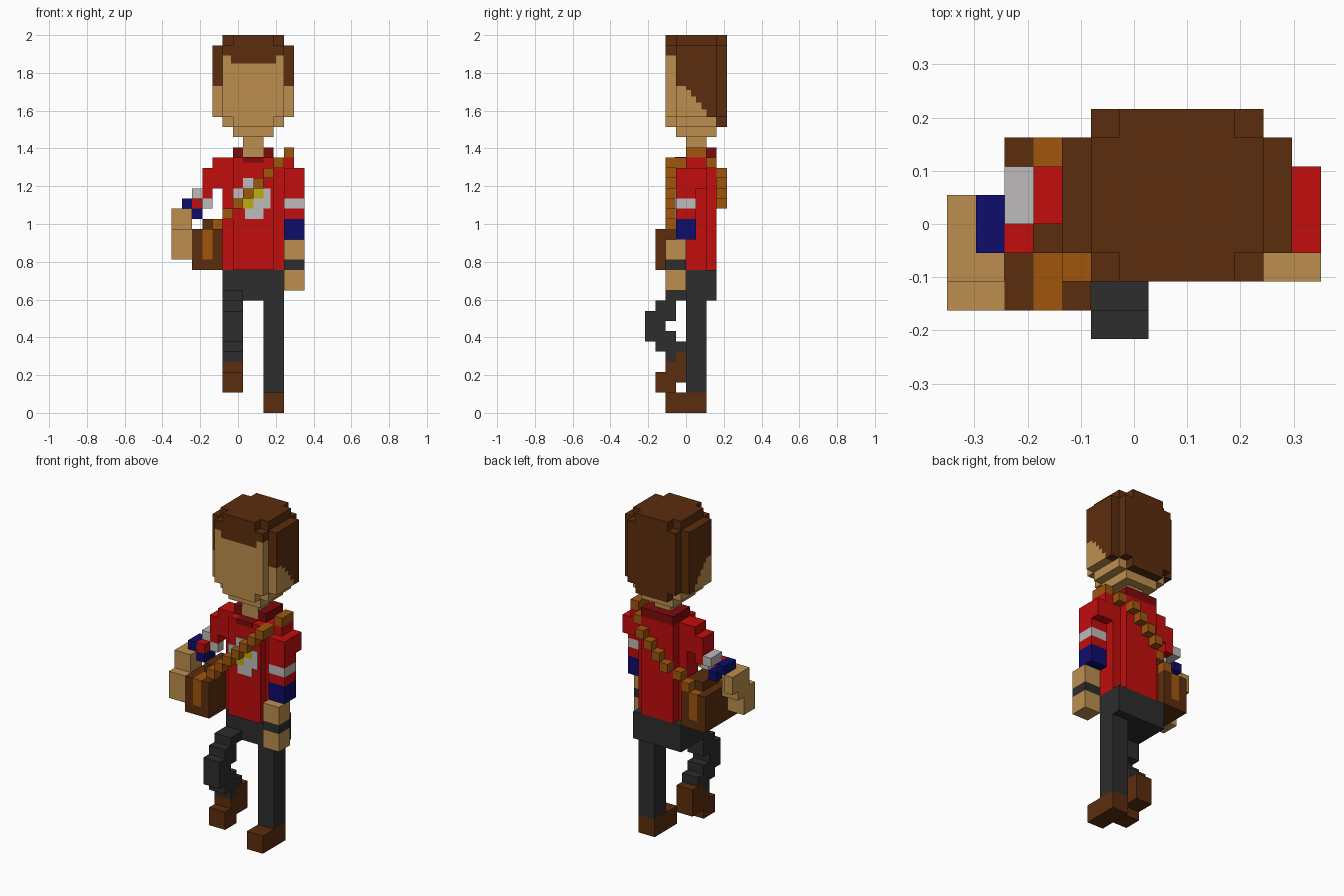
import bpy
import bmesh
from mathutils import Vector

default_cube = bpy.data.objects.get("Cube")
if default_cube:
    bpy.data.objects.remove(default_cube, do_unlink=True)

UNIT = 2 / 37                      # size of one block
ORIGIN = Vector((6.5, 4, 0))       # block grid position of the world origin


def make_material(name, red, green, blue):
    material = bpy.data.materials.new(name)
    material.use_nodes = True
    colour = (red, green, blue, 1)
    material.diffuse_color = colour
    shader = material.node_tree.nodes["Principled BSDF"]
    shader.inputs["Base Color"].default_value = colour
    shader.inputs["Roughness"].default_value = 0.9
    return material


brown = make_material("dark brown", .107, .026, .004)
skin = make_material("skin", .515, .275, .078)
red = make_material("red cloth", .54, .004, .004)
maroon = make_material("maroon cloth", .2, .003, .004)
navy = make_material("navy cloth", .004, .004, .15)
charcoal = make_material("charcoal cloth", .026, .026, .026)
silver = make_material("silver", .51, .5, .5)
tan = make_material("tan leather", .352, .093, .004)
yellow = make_material("yellow", .515, .43, .004)


def blocks(name, material, *boxes):
    """One object made of boxes, each given as x, y and z ranges in blocks."""
    mesh = bpy.data.meshes.new(name)
    bm = bmesh.new()
    for x_range, y_range, z_range in boxes:
        low, high = (Vector(corner) for corner in zip(x_range, y_range, z_range))
        cube = bmesh.ops.create_cube(bm, size=1)
        for vert in cube["verts"]:
            offset = vert.co + Vector((.5, .5, .5))
            spot = low + Vector(a * b for a, b in zip(offset, high - low))
            vert.co = (spot - ORIGIN) * UNIT
    bm.to_mesh(mesh)
    bm.free()
    mesh.materials.append(material)
    part = bpy.data.objects.new(name, mesh)
    bpy.context.scene.collection.objects.link(part)
    return part


def cell(x, y, z):
    return (x, x + 1), (y, y + 1), (z, z + 1)


# Shared spans across the body
wide, middle, full = (5, 11), (6, 10), (4, 12)
left_limb, right_limb = (9, 11), (5, 7)

# Standing leg and hips
blocks("hips", charcoal, (wide, (4, 7), (11, 14)))
blocks("left_leg", charcoal, (left_limb, (4, 6), (2, 11)))
blocks("left_boot", brown, (left_limb, (2, 6), (0, 2)))

# Raised leg, bent at the knee
blocks("right_leg", charcoal,
       (right_limb, (2, 4), (11, 12)),
       (right_limb, (1, 3), (10, 11)),
       (right_limb, (0, 3), (9, 10)),
       (right_limb, (0, 2), (8, 9)),
       (right_limb, (0, 3), (7, 8)),
       (right_limb, (1, 4), (6, 7)),
       (right_limb, (2, 3), (5, 6)))
blocks("right_boot", brown,
       (right_limb, (3, 5), (3, 6)),
       (right_limb, (2, 3), (4, 5)),
       (right_limb, (1, 3), (2, 4)))

# Shirt with raised front and back panels
blocks("shirt", red,
       (wide, (4, 6), (14, 25)),
       (middle, (3, 4), (14, 25)),
       (middle, (6, 7), (14, 25)))
blocks("shoulders", red, (full, (4, 6), (24, 25)))
blocks("collar", maroon,
       ((6, 7), (4, 6), (25, 26)),
       ((9, 10), (4, 6), (25, 26)),
       (middle, (6, 7), (25, 26)),
       ((7, 9), (2.9, 4), (24.5, 25.05)))

# Painted chest emblem, as thin plates
front = (2.9, 3)
blocks("emblem", silver,
       ((7, 8), front, (22, 23)),
       ((6, 7), front, (21, 22)),
       ((9, 9.7), front, (20, 22)),
       ((8, 9), front, (19, 21)),
       ((7.2, 8), front, (19, 20)))
blocks("emblem_trim", yellow,
       ((8, 9), front, (21, 22)),
       ((7, 8), front, (20, 21)))

# Hanging arm
arm = (11, 13)
blocks("left_sleeve", red,
       (arm, (3, 6), (22, 24)),
       (arm, (3, 5), (21, 22)),
       (arm, (3, 5), (19, 20)))
blocks("left_sleeve_stripe", silver, (arm, (3, 5), (20, 21)))
blocks("left_cuff", navy, (arm, (3, 5), (17, 19)))
blocks("left_forearm", skin, (arm, (2, 4), (15, 17)))
blocks("left_wristband", charcoal, (arm, (2, 4), (14, 15)))
blocks("left_hand", skin, (arm, (2, 4), (12, 14)))

# Arm held out over the bag
blocks("right_sleeve", red,
       ((3, 5), (4, 6), (22, 24)),
       ((3, 4), (4, 6), (21, 22)),
       cell(2, 3, 20))
blocks("right_sleeve_stripe", silver,
       ((2, 3), (4, 6), (21, 22)),
       ((3, 4), (4, 5), (20, 21)))
blocks("right_cuff", navy,
       ((1, 2), (3, 5), (20, 21)),
       ((2, 3), (3, 5), (19, 20)))
blocks("right_forearm", skin,
       ((0, 1), (3, 5), (18, 20)),
       ((0, 2), (2, 4), (17, 20)))
blocks("right_hand", skin, ((0, 2), (1, 3), (15, 18)))

# Shoulder bag with a band around its middle
blocks("bag", brown,
       ((2, 3), (1, 7), (14, 18)),
       ((4, 5), (1, 7), (14, 18)),
       ((3, 4), (1, 7), (14, 15)),
       ((3, 5), (3, 6), (18, 19)))
blocks("bag_band", tan, ((3, 4), (1, 7), (15, 18)))

# Diagonal strap over the left shoulder, front and back
strap = [((11, 12), (4, 6), (25, 26)), ((10, 11), (2, 4), (24, 25)), cell(10, 6, 24)]
for x in range(6, 10):
    strap += [cell(x, 2, x + 14), cell(x, 7, x + 14)]
for x in (4, 5):
    strap += [cell(x, 2, x + 14), cell(x, 6, x + 14)]
blocks("strap", tan, *strap)

# Neck, jaw and face
blocks("neck", skin, ((7, 9), (4, 6), (25, 27)))
blocks("jaw", skin,
       (middle, (3, 7), (27, 28)),
       (wide, (3, 7), (28, 29)),
       (middle, (2, 3), (28, 29)))
blocks("face", skin,
       (wide, (2, 3), (29, 34.2)),
       ((5, 5.8), (2, 3), (34.2, 35)),
       ((10.2, 11), (2, 3), (34.2, 35)))

# Head sides: hair above a stepped hairline, skin below it
hair, cheeks = [], []
hairline = ((3, 4, 32), (4, 4.5, 31.6), (4.5, 5, 31), (5, 5.5, 30.4), (5.5, 6, 29.7))
for start, end, height in hairline:
    hair.append((full, (start, end), (height, 36)))
    cheeks.append((full, (start, end), (29, height)))
blocks("cheeks", skin, *cheeks)

# Rest of the hair: fringe, back and crown
hair += [
    (full, (6, 7), (29, 36)),
    (wide, (7, 8), (29, 36)),
    (middle, (7, 8), (28, 29)),
    (wide, (2, 3), (35, 36)),
    ((5.8, 10.2), (2, 3), (34.2, 35)),
    (wide, (3, 7), (36, 37)),
    (middle, (2, 3), (36, 37)),
    (middle, (7, 8), (36, 37)),
]
blocks("hair", brown, *hair)
